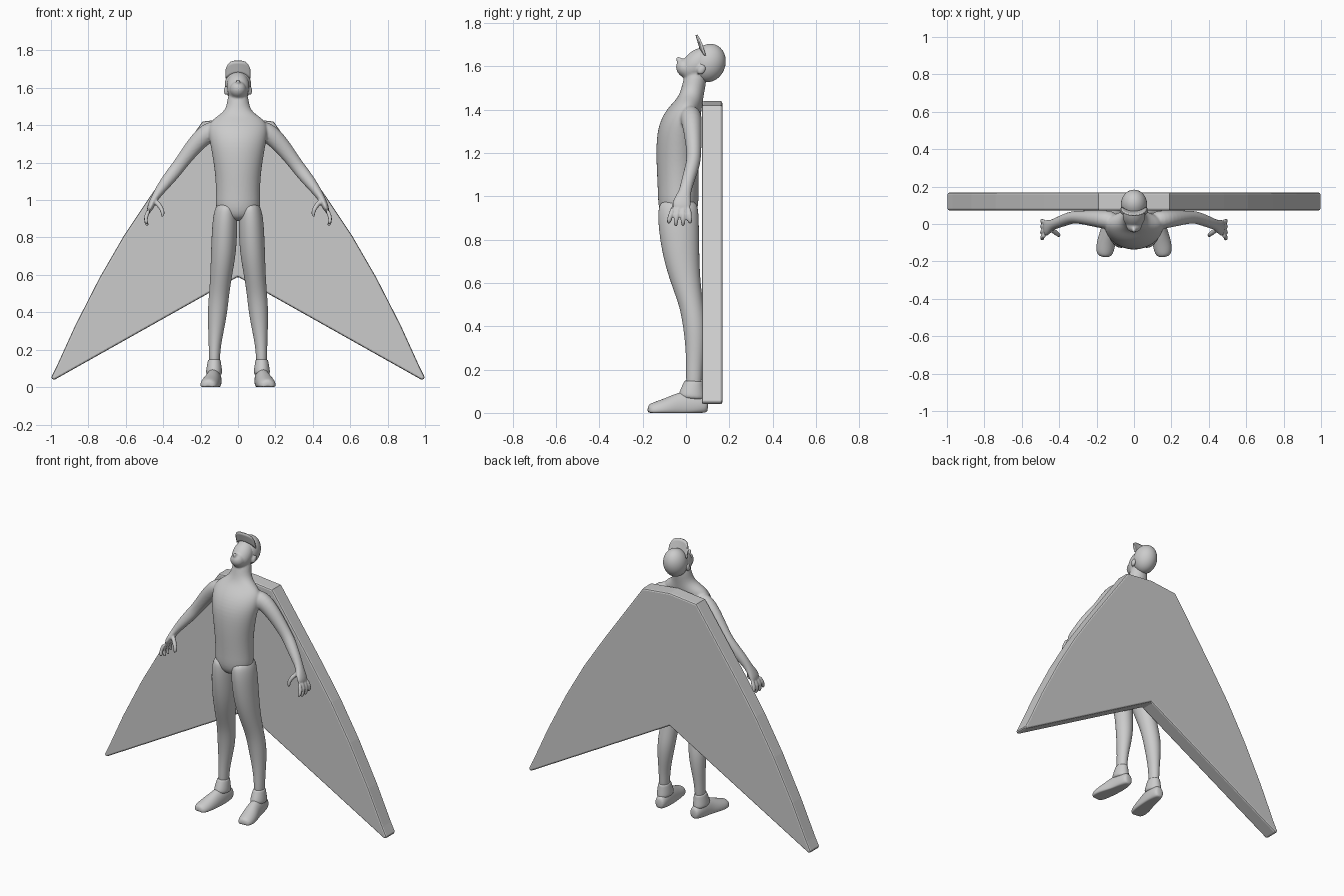
import bpy, bmesh, math
from mathutils import Vector, Matrix

SIDES = (1, -1)


def make(name, bm, subsurf=0, voxel=0.0, smooth=True):
    bmesh.ops.recalc_face_normals(bm, faces=bm.faces)
    mesh = bpy.data.meshes.new(name)
    bm.to_mesh(mesh)
    bm.free()
    for p in mesh.polygons:
        p.use_smooth = smooth
    ob = bpy.data.objects.new(name, mesh)
    bpy.context.collection.objects.link(ob)
    if subsurf:
        ob.modifiers.new("Subsurf", 'SUBSURF').levels = subsurf
        ob.modifiers["Subsurf"].render_levels = subsurf
    if voxel:
        m = ob.modifiers.new("Remesh", 'REMESH')
        m.mode, m.voxel_size, m.use_smooth_shade = 'VOXEL', voxel, True
        s = ob.modifiers.new("Smooth", 'SMOOTH')
        s.factor, s.iterations = 0.5, 3
    return ob


def loft(bm, rings, side=1, ref=(0, 1, 0), n=12, floor=None):
    """Tube through (x, y, z, radius across, radius along ref)."""
    pts = [Vector((side * r[0], r[1], r[2])) for r in rings]
    loops = []
    for i, (p, r) in enumerate(zip(pts, rings)):
        t = (pts[min(i + 1, len(pts) - 1)] - pts[max(i - 1, 0)]).normalized()
        v = Vector(ref)
        v = (v - t * v.dot(t)).normalized()
        u = v.cross(t)
        loop = []
        for k in range(n):
            a = 2 * math.pi * k / n
            co = p + 1.04 * (u * r[3] * math.cos(a) + v * r[4] * math.sin(a))
            if floor is not None:
                co.z = max(co.z, floor)
            loop.append(bm.verts.new(co))
        loops.append(loop)
    for a, b in zip(loops, loops[1:]):
        for k in range(n):
            bm.faces.new((a[k], a[(k + 1) % n], b[(k + 1) % n], b[k]))
    bm.faces.new(loops[0])
    bm.faces.new(loops[-1])


def ball(bm, loc, radii, tilt=0.0, u=20, v=12):
    m = Matrix.Translation(loc) @ Matrix.Rotation(tilt, 4, 'X') @ Matrix.Diagonal((*radii, 1))
    bmesh.ops.create_uvsphere(bm, u_segments=u, v_segments=v, radius=1.0, matrix=m)


# Wing: swept slab behind the back
half = [(0.19, 1.42), (0.33, 1.22), (0.48, 1.005), (0.61, 0.81), (0.74, 0.585),
        (0.87, 0.33), (0.97, 0.11), (1.0, 0.05), (0.985, 0.037)]
outline = [(0, 1.44)] + half + [(0, 0.59)] + [(-x, z) for x, z in reversed(half)]
bm = bmesh.new()
face = bm.faces.new([bm.verts.new((x, 0.073, z)) for x, z in outline])
ext = bmesh.ops.extrude_face_region(bm, geom=[face])
bmesh.ops.translate(bm, vec=(0, 0.095, 0),
                    verts=[g for g in ext["geom"] if isinstance(g, bmesh.types.BMVert)])
wing = make("wing", bm, smooth=False)
bev = wing.modifiers.new("Bevel", 'BEVEL')
bev.width, bev.segments, bev.limit_method, bev.angle_limit = 0.01, 2, 'ANGLE', math.radians(50)

# Body: torso, neck, head, arms and hands fused into one skin
bm = bmesh.new()
loft(bm, [(0, -0.035, 0.885, 0.06, 0.06), (0, -0.035, 0.94, 0.12, 0.092),
          (0, -0.036, 1.02, 0.115, 0.092), (0, -0.038, 1.12, 0.118, 0.095),
          (0, -0.039, 1.20, 0.128, 0.097), (0, -0.036, 1.30, 0.145, 0.097),
          (0, -0.015, 1.365, 0.158, 0.085), (0, 0.012, 1.42, 0.15, 0.062),
          (0, 0.025, 1.46, 0.085, 0.055), (0, 0.034, 1.50, 0.056, 0.052),
          (0, 0.055, 1.60, 0.052, 0.05)], n=16)
ball(bm, (0, 0.05, 1.61), (0.062, 0.062, 0.09), math.radians(-45))
ball(bm, (0, 0.0, 1.59), (0.045, 0.05, 0.042), math.radians(-40))
ball(bm, (0, -0.028, 1.627), (0.011, 0.022, 0.014), math.radians(-40))
for s in SIDES:
    ball(bm, (s * 0.064, 0.072, 1.585), (0.012, 0.018, 0.026), math.radians(-30))
    # arm and palm
    loft(bm, [(0.09, 0.015, 1.375, 0.055, 0.05), (0.165, 0.025, 1.365, 0.055, 0.05),
              (0.24, 0.032, 1.285, 0.045, 0.04), (0.31, 0.038, 1.19, 0.036, 0.033),
              (0.345, 0.032, 1.145, 0.037, 0.033), (0.405, 0.008, 1.07, 0.03, 0.03),
              (0.44, -0.005, 1.02, 0.021, 0.027), (0.462, -0.018, 0.98, 0.018, 0.042),
              (0.478, -0.025, 0.935, 0.015, 0.047)], s)
    # fingers and thumb
    for k, tip in enumerate((0.875, 0.858, 0.86, 0.875)):
        y0, y1 = -0.06 + 0.024 * k, -0.08 + 0.033 * k
        loft(bm, [(0.474, y0, 0.95, 0.012, 0.012), (0.492, (y0 + y1) / 2, 0.915, 0.012, 0.012),
                  (0.494, y1, 0.885, 0.011, 0.011), (0.482, y1, tip, 0.009, 0.01)], s, n=8)
    loft(bm, [(0.445, -0.025, 1.0, 0.015, 0.015), (0.415, -0.05, 0.965, 0.014, 0.014),
              (0.4, -0.06, 0.935, 0.012, 0.012), (0.405, -0.062, 0.908, 0.009, 0.009)], s, n=8)
make("body", bm, subsurf=2, voxel=0.006)

# Legs
bm = bmesh.new()
for s in SIDES:
    loft(bm, [(0.06, -0.036, 0.985, 0.045, 0.08), (0.066, -0.036, 0.94, 0.062, 0.092),
              (0.071, -0.034, 0.86, 0.067, 0.093), (0.077, -0.022, 0.72, 0.067, 0.083),
              (0.09, 0.0, 0.60, 0.057, 0.066), (0.101, 0.025, 0.50, 0.053, 0.054),
              (0.11, 0.042, 0.40, 0.052, 0.054), (0.118, 0.044, 0.30, 0.041, 0.045),
              (0.126, 0.038, 0.20, 0.029, 0.036), (0.127, 0.035, 0.08, 0.029, 0.036)], s, n=14)
make("legs", bm, subsurf=2)

# Shoes with ankle collars
bm = bmesh.new()
for s in SIDES:
    loft(bm, [(0.122, 0.102, 0.035, 0.022, 0.03), (0.123, 0.085, 0.035, 0.034, 0.042),
              (0.127, 0.03, 0.035, 0.04, 0.07), (0.133, -0.03, 0.025, 0.042, 0.068),
              (0.147, -0.09, 0.015, 0.05, 0.052), (0.157, -0.15, 0.01, 0.048, 0.038),
              (0.16, -0.178, 0.01, 0.028, 0.026)], s, ref=(0, 0, 1), n=14, floor=0.0)
    loft(bm, [(0.128, 0.025, 0.06, 0.042, 0.062), (0.128, 0.027, 0.085, 0.043, 0.06),
              (0.127, 0.034, 0.13, 0.036, 0.046), (0.127, 0.036, 0.145, 0.033, 0.043),
              (0.127, 0.036, 0.148, 0.026, 0.034)], s, n=14)
make("shoes", bm, subsurf=2)

# Cap dome
bm = bmesh.new()
ball(bm, (0, 0.105, 1.615), (0.07, 0.077, 0.09), math.radians(-20), 32, 20)
make("cap_dome", bm)

# Cap brim: curved sheet turned upward
bm = bmesh.new()
grid = []
for i in range(13):
    u = i / 6 - 1
    low, high = 1.675 - 0.025 * u * u, 1.745 - 0.012 * u * u - 0.035 * u ** 6
    row = []
    for j in range(5):
        z = low + (high - low) * j / 4
        row.append(bm.verts.new((0.066 * u, 0.052 + (1.73 - z) * 0.3 + 0.012 * u * u, z)))
    grid.append(row)
for a, b in zip(grid, grid[1:]):
    for j in range(4):
        bm.faces.new((a[j], b[j], b[j + 1], a[j + 1]))
brim = make("cap_brim", bm)
sol = brim.modifiers.new("Solidify", 'SOLIDIFY')
sol.thickness, sol.offset = 0.008, 0
